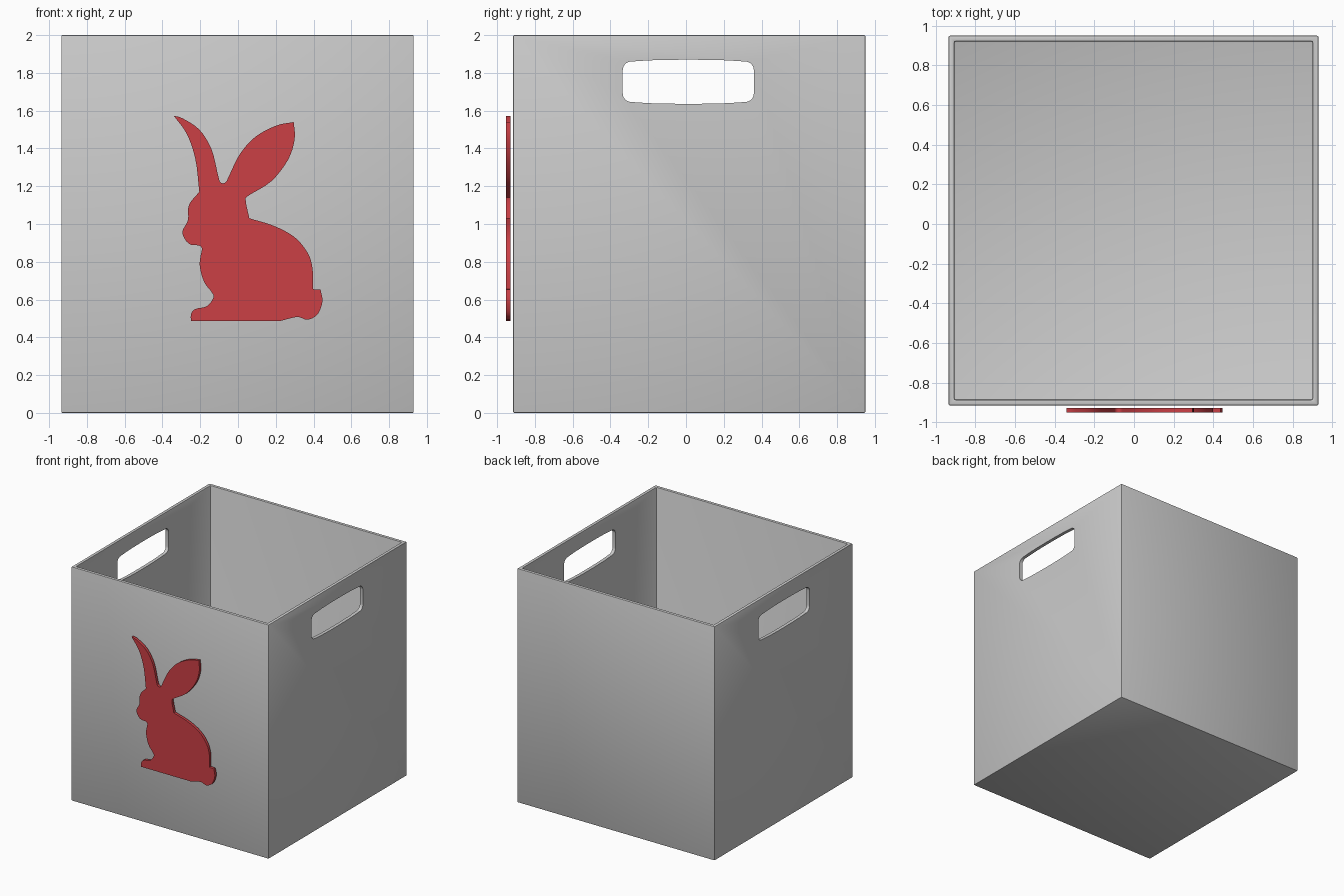
import bpy, bmesh, math
from mathutils import Vector

if "Cube" in bpy.data.objects:
    bpy.data.objects.remove(bpy.data.objects["Cube"])


def make_object(name, bm):
    bmesh.ops.recalc_face_normals(bm, faces=bm.faces)
    mesh = bpy.data.meshes.new(name)
    bm.to_mesh(mesh)
    bm.free()
    obj = bpy.data.objects.new(name, mesh)
    bpy.context.collection.objects.link(obj)
    return obj


def prism(name, points, offset):
    """Extrude a closed outline of 3D points along offset."""
    bm = bmesh.new()
    face = bm.faces.new([bm.verts.new(p) for p in points])
    out = bmesh.ops.extrude_face_region(bm, geom=[face], use_keep_orig=True)
    moved = [g for g in out["geom"] if isinstance(g, bmesh.types.BMVert)]
    bmesh.ops.translate(bm, verts=moved, vec=offset)
    return make_object(name, bm)


def spline(points, steps=4):
    """Smooth open curve through the points, leaving out the last one."""
    pts = [Vector(p) for p in points]
    if len(pts) == 2:
        return pts[:1]
    ext = [2 * pts[0] - pts[1]] + pts + [2 * pts[-1] - pts[-2]]
    result = []
    for a, b, c, d in zip(ext, ext[1:], ext[2:], ext[3:]):
        for i in range(steps):
            t = i / steps
            result.append(0.5 * (2 * b + (c - a) * t
                          + (2 * a - 5 * b + 4 * c - d) * t * t
                          + (3 * b - a - 3 * c + d) * t ** 3))
    return result


# Open box: outer shell with the cavity pushed down from the top
X0, X1, Y0, Y1, TOP, WALL, FLOOR = -0.935, 0.93, -0.915, 0.95, 2.0, 0.04, 0.04
bm = bmesh.new()
bmesh.ops.create_cube(bm, size=1)
for v in bm.verts:
    v.co = (X0 if v.co.x < 0 else X1, Y0 if v.co.y < 0 else Y1, 0 if v.co.z < 0 else TOP)
bm.normal_update()
lid = max(bm.faces, key=lambda f: f.calc_center_median().z)
bmesh.ops.inset_region(bm, faces=[lid], thickness=WALL)
out = bmesh.ops.extrude_face_region(bm, geom=[lid])
bmesh.ops.translate(bm, verts=[g for g in out["geom"] if isinstance(g, bmesh.types.BMVert)],
                    vec=(0, 0, FLOOR - TOP))
if lid.is_valid:
    bmesh.ops.delete(bm, geom=[lid], context='FACES_ONLY')
box = make_object("storage_box", bm)

# Hand holes: one rounded, slightly bulged cutter through both side walls
CY, CZ, HW, HH, R = 0.012, 1.753, 0.347, 0.107, 0.045
hole = []
for sy, sz, start in ((1, 1, 0), (-1, 1, 90), (-1, -1, 180), (1, -1, 270)):
    for i in range(7):
        a = math.radians(start + 15 * i)
        hole.append((sy * (HW - R) + R * math.cos(a), sz * (HH - R) + R * math.sin(a)))
    if start in (0, 180):
        hole += [(sy * k * HW, sz * (HH + 0.01 * (1 - k * k))) for k in (0.6, 0.3, 0, -0.3, -0.6)]
cutter = prism("hand_hole_cutter", [(-1.2, CY + y, CZ + z) for y, z in hole], (2.4, 0, 0))
cutter.hide_render = True

bevel = box.modifiers.new("soft_edges", 'BEVEL')
bevel.width = 0.006
bevel.segments = 2
cut = box.modifiers.new("hand_holes", 'BOOLEAN')
cut.object = cutter
cut.solver = 'EXACT'
bpy.context.view_layer.objects.active = box
box.select_set(True)
for m in ("soft_edges", "hand_holes"):
    bpy.ops.object.modifier_apply(modifier=m)
bpy.data.objects.remove(cutter)

# Rabbit plaque: smooth runs between sharp corners, in x and z
runs = [
    # left ear, notch, right ear to its tip
    [(-.34, 1.573), (-.295, 1.56), (-.205, 1.50), (-.14, 1.395), (-.105, 1.255),
     (-.092, 1.22), (-.066, 1.22), (-.045, 1.26), (.01, 1.37), (.09, 1.46), (.2, 1.52), (.295, 1.54)],
    # right ear back down to the neck
    [(.295, 1.54), (.30, 1.45), (.265, 1.34), (.175, 1.225), (.06, 1.153), (.041, 1.125), (.06, 1.03)],
    # back
    [(.06, 1.03), (.19, .99), (.30, .93), (.37, .845), (.395, .76), (.397, .655)],
    [(.397, .655), (.437, .652)],
    # tail and base
    [(.437, .652), (.447, .59), (.42, .52), (.365, .493), (.315, .508), (.225, .487)],
    [(.225, .487), (-.25, .487)],
    # foot, chest
    [(-.25, .487), (-.248, .525), (-.225, .55), (-.165, .565), (-.13, .61), (-.14, .64),
     (-.18, .695), (-.203, .785), (-.19, .87)],
    # face
    [(-.19, .87), (-.205, .886), (-.26, .895), (-.295, .955), (-.265, 1.02), (-.26, 1.10), (-.205, 1.17)],
    # left ear outer edge
    [(-.205, 1.17), (-.225, 1.34), (-.27, 1.475), (-.34, 1.573)],
]
outline = [p for run in runs for p in spline(run)]
# drop near-duplicate points where runs meet
clean = [p for i, p in enumerate(outline) if (p - outline[i - 1]).length > 1e-3]
rabbit = prism("rabbit_plaque", [(p.x, -0.952, p.y) for p in clean], (0, 0.023, 0))
red = bpy.data.materials.new("red")
red.diffuse_color = (0.6, 0.05, 0.06, 1)
red.use_nodes = True
red.node_tree.nodes["Principled BSDF"].inputs["Base Color"].default_value = red.diffuse_color
rabbit.data.materials.append(red)

bpy.ops.object.select_all(action='DESELECT')
for obj in (box, rabbit):
    obj.select_set(True)
bpy.context.view_layer.objects.active = box
bpy.ops.object.shade_smooth_by_angle(angle=math.radians(25))
